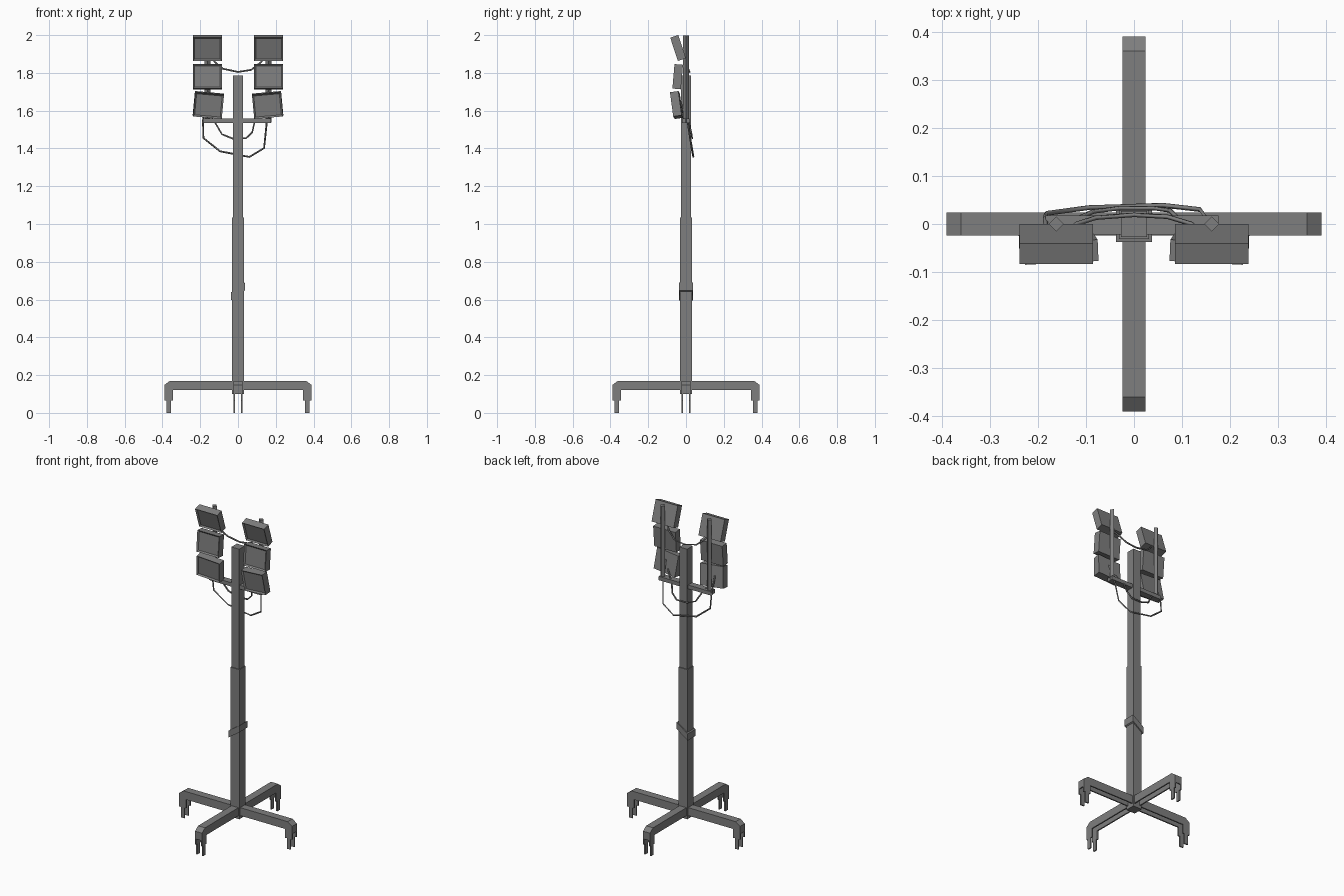
import bpy, bmesh
from math import radians
from mathutils import Matrix, Euler

if "Cube" in bpy.data.objects:
    bpy.data.objects.remove(bpy.data.objects["Cube"])


def material(name, value):
    mat = bpy.data.materials.new(name)
    mat.use_nodes = True
    color = (value, value, value, 1)
    mat.diffuse_color = color
    mat.node_tree.nodes["Principled BSDF"].inputs["Base Color"].default_value = color
    return mat


grey = material("painted grey metal", 0.21)


def finish(name, bm):
    bmesh.ops.recalc_face_normals(bm, faces=bm.faces)
    mesh = bpy.data.meshes.new(name)
    bm.to_mesh(mesh)
    bm.free()
    mesh.materials.append(grey)
    obj = bpy.data.objects.new(name, mesh)
    bpy.context.collection.objects.link(obj)
    return obj


def add_box(bm, center, size):
    matrix = Matrix.Translation(center) @ Matrix.Diagonal((*size, 1))
    return bmesh.ops.create_cube(bm, size=1, matrix=matrix)["verts"]


def box(name, center, size):
    bm = bmesh.new()
    add_box(bm, center, size)
    return finish(name, bm)


def add_prism(bm, profile, y0, y1):
    # Extrude an x-z outline along y
    face = bm.faces.new([bm.verts.new((x, y0, z)) for x, z in profile])
    new = bmesh.ops.extrude_face_region(bm, geom=[face])["geom"]
    verts = [v for v in new if isinstance(v, bmesh.types.BMVert)]
    bmesh.ops.translate(bm, verts=verts, vec=(0, y1 - y0, 0))


# Telescopic mast
box("lower_mast", (0, 0, 0.567), (0.062, 0.062, 0.935))
box("upper_mast", (0, 0, 1.41), (0.054, 0.054, 0.75))

# Slanted clamp around the mast
bm = bmesh.new()
for v in add_box(bm, (0, 0, 0.643), (0.076, 0.076, 0.042)):
    v.co.z += v.co.x * 0.7
finish("mast_clamp", bm)

# Four channel-section legs, each ending in a caster fork
side = [(0, .17), (.36, .17), (.39, .148), (.39, .065), (.379, .065), (.379, 0),
        (.354, 0), (.354, .065), (.343, .065), (.343, .12), (0, .12)]
cover = [(0, .17), (.36, .17), (.39, .148), (.39, .1), (.384, .1),
         (.384, .144), (.358, .163), (0, .163)]
for i, where in enumerate(("left", "back", "right", "front")):
    bm = bmesh.new()
    add_prism(bm, cover, -0.024, 0.024)
    add_prism(bm, side, -0.024, -0.016)
    add_prism(bm, side, 0.016, 0.024)
    bm.transform(Matrix.Rotation(radians(90 * i), 4, "Z"))
    finish(where + "_leg", bm)

# Cross bar and the two diamond-set lamp posts
box("cross_bar", (-0.004, -0.002, 1.546), (0.36, 0.04, 0.024))
for where, s in (("left", 1), ("right", -1)):
    post = box(where + "_lamp_post", (0, 0, 0), (0.022, 0.022, 0.46))
    post.location = (s * 0.162, 0, 1.768)
    post.rotation_euler.z = radians(45)


# Floodlights with a raised rim around a recessed lens
def lamp(name, location, tilt, roll, yaw):
    bm = bmesh.new()
    add_box(bm, (0, 0, 0), (0.153, 0.045, 0.13))
    bm.faces.ensure_lookup_table()
    front = min(bm.faces, key=lambda f: f.calc_center_median().y)
    bmesh.ops.inset_region(bm, faces=[front], thickness=0.012)
    bmesh.ops.translate(bm, verts=front.verts, vec=(0, 0.008, 0))
    obj = finish(name, bm)
    obj.location = location
    obj.rotation_euler = Euler((radians(tilt), radians(roll), radians(yaw)))


for where, s in (("left", 1), ("right", -1)):
    lamp(where + "_top_lamp", (s * 0.162, -0.042, 1.932), 18, 0, 0)
    lamp(where + "_middle_lamp", (s * 0.162, -0.044, 1.78), -5, 0, 0)
    lamp(where + "_bottom_lamp", (s * 0.157, -0.05, 1.63), 8, -s * 5, -s * 3)


# Hanging cables
def cable(name, points):
    curve = bpy.data.curves.new(name, "CURVE")
    curve.dimensions = "3D"
    curve.bevel_depth = 0.005
    curve.bevel_resolution = 0
    curve.use_fill_caps = True
    spline = curve.splines.new("POLY")
    spline.points.add(len(points) - 1)
    for p, co in zip(spline.points, points):
        p.co = (*co, 1)
    curve.materials.append(grey)
    bpy.context.collection.objects.link(bpy.data.objects.new(name, curve))


cable("upper_cable", [(-.14, -.02, 1.88), (-.12, .0, 1.855), (-.08, .013, 1.822),
                      (0, .019, 1.805), (.07, .015, 1.816), (.12, .0, 1.855), (.14, -.02, 1.88)])
cable("inner_cable", [(-.15, -.02, 1.58), (-.12, .01, 1.535), (-.085, .026, 1.475),
                      (-.03, .033, 1.453), (.042, .033, 1.453), (.075, .028, 1.485),
                      (.088, .015, 1.54), (.14, -.02, 1.6)])
cable("outer_cable", [(-.18, -.03, 1.64), (-.185, .012, 1.54), (-.183, .022, 1.455),
                      (-.095, .034, 1.385), (.06, .039, 1.355), (.138, .03, 1.402),
                      (.152, .01, 1.535), (.16, -.03, 1.65)])
